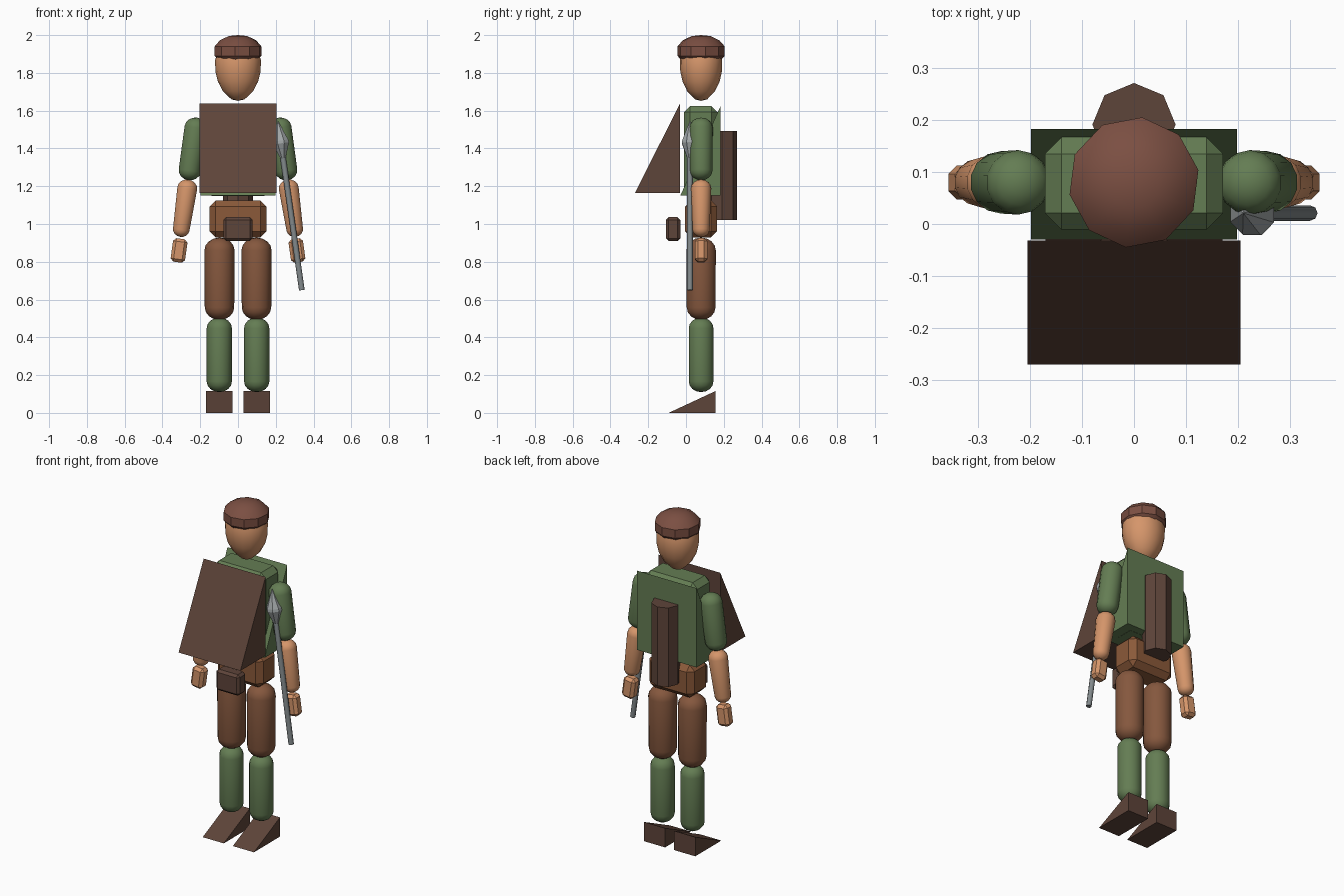
import bpy, bmesh, math
from mathutils import Vector, Matrix

if "Cube" in bpy.data.objects:
    bpy.data.objects.remove(bpy.data.objects["Cube"])


def mat(name, r, g, b):
    m = bpy.data.materials.new(name)
    m.diffuse_color = [(c / 255) ** 2.2 for c in (r, g, b)] + [1]
    m.use_nodes = True
    m.node_tree.nodes["Principled BSDF"].inputs["Base Color"].default_value = m.diffuse_color
    return m


GREEN = mat("green cloth", 100, 124, 84)
BROWN = mat("brown cloth", 132, 88, 64)
BELT = mat("belt brown", 138, 90, 60)
LEATHER = mat("dark leather", 94, 70, 60)
SKIN = mat("skin", 212, 148, 106)
CAP = mat("cap brown", 122, 80, 68)
STEEL = mat("steel", 160, 165, 166)
SHAFT = mat("shaft grey", 130, 137, 139)


def finish(name, bm, material, smooth=0):
    bmesh.ops.recalc_face_normals(bm, faces=bm.faces)
    me = bpy.data.meshes.new(name)
    bm.to_mesh(me)
    bm.free()
    ob = bpy.data.objects.new(name, me)
    bpy.context.collection.objects.link(ob)
    me.materials.append(material)
    if smooth:
        bpy.ops.object.select_all(action='DESELECT')
        ob.select_set(True)
        bpy.context.view_layer.objects.active = ob
        bpy.ops.object.shade_smooth_by_angle(angle=math.radians(smooth))
    return ob


def lathe(name, profile, material, matrix, sides=12, smooth=0, turn=0.0):
    """Closed turned body from (radius, height) points, bottom to top."""
    bm = bmesh.new()
    rings = []
    for r, z in profile:
        if r == 0:
            rings.append([bm.verts.new((0, 0, z))] * sides)
        else:
            angles = [2 * math.pi * (i + turn) / sides for i in range(sides)]
            rings.append([bm.verts.new((r * math.cos(a), r * math.sin(a), z)) for a in angles])
    for lo, hi in zip(rings, rings[1:]):
        for i in range(sides):
            j = (i + 1) % sides
            bm.faces.new(list(dict.fromkeys((lo[i], lo[j], hi[j], hi[i]))))
    for ring, (r, z) in ((rings[0], profile[0]), (rings[-1], profile[-1])):
        if r > 0:
            bm.faces.new(ring)
    bm.transform(matrix)
    return finish(name, bm, material, smooth)


def along(a, b):
    """Matrix that puts local z on the line from a to b."""
    a, b = Vector(a), Vector(b)
    return Matrix.Translation(a) @ (b - a).to_track_quat('Z', 'Y').to_matrix().to_4x4()


def limb(name, a, b, ra, rb, material):
    """Rounded limb between end points a (bottom) and b (top)."""
    length = (Vector(b) - Vector(a)).length
    arc = [math.radians(d) for d in (0, 22.5, 45, 67.5)]
    low = [(ra * math.sin(t), 0.85 * ra * (1 - math.cos(t))) for t in arc] + [(ra, 0.85 * ra)]
    top = [(rb, length - 0.85 * rb)] + [(rb * math.sin(t), length - 0.85 * rb * (1 - math.cos(t)))
                                        for t in reversed(arc)]
    low[0], top[-1] = (0, 0), (0, length)
    return lathe(name, low + top, material, along(a, b), 14, 40)


def block(name, center, size, material, bevel, tilt=0.0):
    bm = bmesh.new()
    bmesh.ops.create_cube(bm, size=1)
    bmesh.ops.scale(bm, vec=size, verts=bm.verts)
    bmesh.ops.bevel(bm, geom=bm.edges[:], offset=bevel, segments=1, affect='EDGES')
    bm.transform(Matrix.Translation(center) @ Matrix.Rotation(tilt, 4, 'Y'))
    return finish(name, bm, material)


def wedge(name, x0, x1, tri, material):
    """Triangle of (y, z) points extruded along x."""
    bm = bmesh.new()
    face = bm.faces.new([bm.verts.new((x0, y, z)) for y, z in tri])
    out = bmesh.ops.extrude_face_region(bm, geom=[face])["geom"]
    bmesh.ops.translate(bm, vec=(x1 - x0, 0, 0),
                        verts=[v for v in out if isinstance(v, bmesh.types.BMVert)])
    return finish(name, bm, material)


Y = 0.08
head_place = Matrix.Translation((0, Y, 0)) @ Matrix.Diagonal((1, 0.92, 1, 1))

# Head and cap
lathe("head", [(0, 1.652), (0.035, 1.66), (0.08, 1.703), (0.107, 1.755), (0.12, 1.81),
               (0.121, 1.87), (0.1, 1.93), (0, 1.965)], SKIN, head_place, 16, 50)
lathe("cap", [(0.105, 1.867), (0.126, 1.89), (0.126, 1.94), (0.098, 1.972), (0.05, 1.995), (0, 2.0)],
      CAP, Matrix.Translation((0, Y, 0)), 10, 30, 0.3)

# Torso, cloak and hips
block("torso", (0, Y - 0.002, 1.387), (0.342, 0.178, 0.475), GREEN, 0.032)
wedge("cloak", -0.198, 0.198, [(0.183, 1.15), (0.183, 1.625), (-0.03, 1.15)], GREEN)
block("hips", (0, Y, 1.027), (0.3, 0.17, 0.195), BELT, 0.032)

# Chest flap, belt pouch and back roll
wedge("chest_flap", -0.205, 0.205, [(-0.032, 1.165), (-0.032, 1.637), (-0.27, 1.165)], LEATHER)
block("belt_pouch", (0, -0.068, 0.973), (0.154, 0.076, 0.126), LEATHER, 0.014)
lathe("back_roll", [(0.08, 1.02), (0.08, 1.493)], LEATHER, Matrix.Translation((0, 0.191, 0)), 8, 0)

# Arms, legs and shoes on both sides
for s, side in ((-1, "left"), (1, "right")):
    limb(side + "_upper_arm", (s * 0.263, Y, 1.232), (s * 0.215, Y, 1.563), 0.06, 0.062, GREEN)
    limb(side + "_forearm", (s * 0.306, Y, 0.932), (s * 0.262, Y, 1.235), 0.045, 0.054, SKIN)
    block(side + "_hand", (s * 0.312, Y, 0.86), (0.077, 0.065, 0.125), SKIN, 0.016, -s * 0.14)
    limb(side + "_thigh", (s * 0.098, Y, 0.492), (s * 0.098, Y, 0.928), 0.078, 0.08, BROWN)
    limb(side + "_shin", (s * 0.099, Y, 0.11), (s * 0.099, Y, 0.505), 0.067, 0.067, GREEN)
    wedge(side + "_shoe", s * 0.03, s * 0.17, [(-0.092, 0), (0.155, 0), (0.155, 0.115)], LEATHER)

# Spear beside the right arm
spear = along((0.338, 0.021, 0.65), (0.21, 0.021, 1.55))
lathe("spear_shaft", [(0.015, 0), (0.015, 0.73)], SHAFT, spear, 8, 50)
lathe("spear_head", [(0.015, 0.705), (0.046, 0.785), (0.044, 0.8), (0, 0.908)], STEEL, spear, 8, 0, 0.5)
